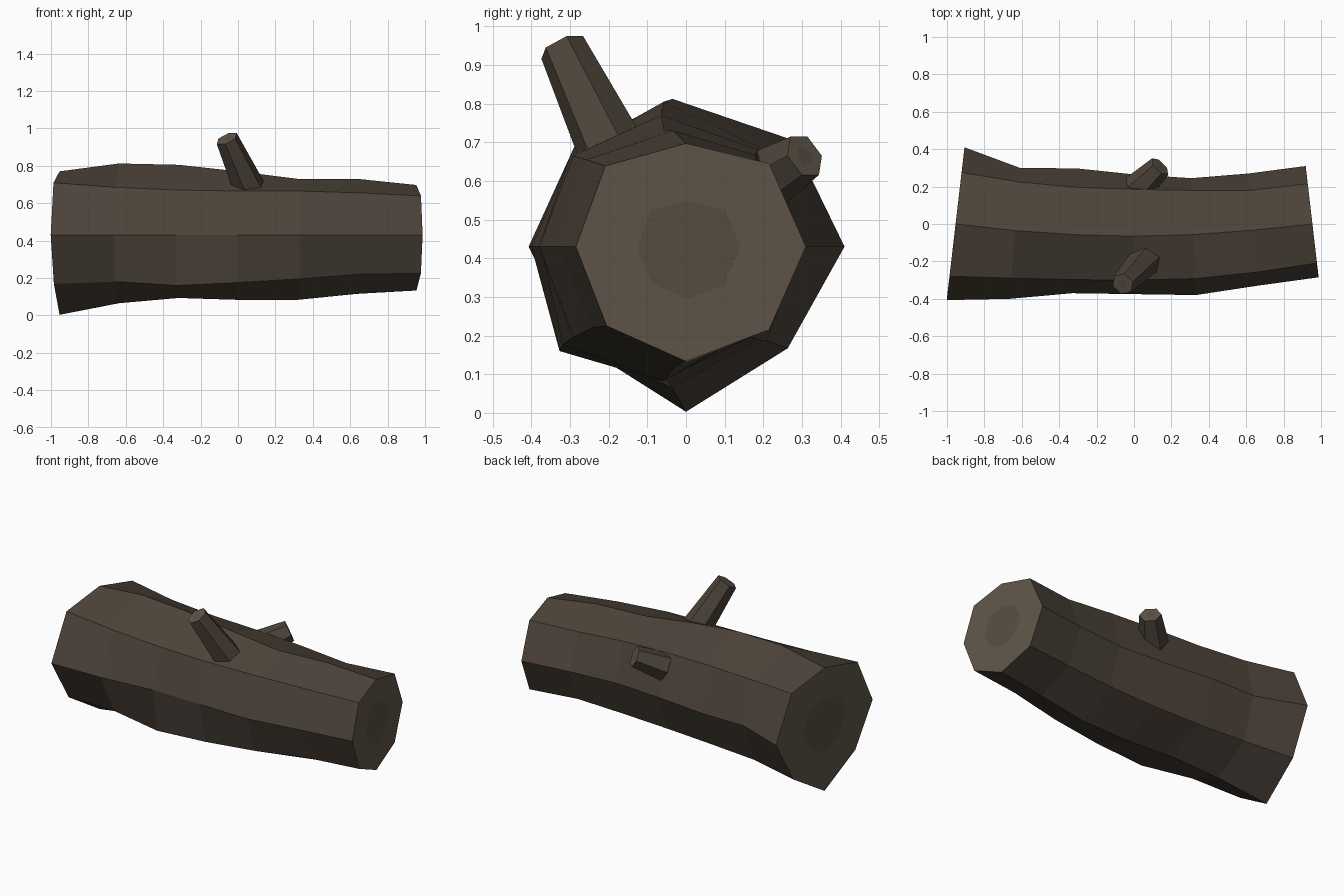
import bpy, bmesh
from math import cos, sin, pi
from mathutils import Vector

if "Cube" in bpy.data.objects:
    bpy.data.objects.remove(bpy.data.objects["Cube"])


def material(name, rgb):
    m = bpy.data.materials.new(name)
    m.diffuse_color = (*rgb, 1)
    m.use_nodes = True
    m.node_tree.nodes["Principled BSDF"].inputs["Base Color"].default_value = m.diffuse_color
    return m


MATS = [material("bark", (0.074, 0.057, 0.042)),
        material("cut_wood", (0.115, 0.093, 0.066)),
        material("heartwood", (0.094, 0.076, 0.054))]


def loft(name, rings):
    """Skin a list of point rings; close both ends with a cut face and a darker core."""
    bm = bmesh.new()
    loops = [[bm.verts.new(p) for p in ring] for ring in rings]
    n = len(loops[0])

    def bridge(a, b, mat):
        for i in range(n):
            j = (i + 1) % n
            bm.faces.new((a[i], a[j], b[j], b[i])).material_index = mat

    for a, b in zip(loops, loops[1:]):
        bridge(a, b, 0)
    for end in (loops[0], loops[-1]):
        c = sum((v.co for v in end), Vector()) / n
        core = [bm.verts.new(c.lerp(v.co, 0.45)) for v in end]
        bridge(end, core, 1)
        bm.faces.new(core).material_index = 2
    bmesh.ops.recalc_face_normals(bm, faces=bm.faces[:])
    me = bpy.data.meshes.new(name)
    bm.to_mesh(me)
    bm.free()
    ob = bpy.data.objects.new(name, me)
    bpy.context.collection.objects.link(ob)
    for m in MATS:
        me.materials.append(m)
    return ob


# Log trunk: gently bent, uneven octagonal rings (radii at 45 degree steps from the back)
CZ = 0.43
CENTRE_Y = [0.0, -0.035, -0.057, -0.065, -0.057, -0.033, 0.0]
RADII = [
    (0.41, 0.39, 0.34, 0.395, 0.407, 0.37, 0.427, 0.372),
    (0.335, 0.367, 0.382, 0.36, 0.365, 0.353, 0.365, 0.345),
    (0.354, 0.358, 0.375, 0.34, 0.313, 0.382, 0.337, 0.34),
    (0.33, 0.354, 0.34, 0.332, 0.31, 0.36, 0.347, 0.33),
    (0.302, 0.335, 0.30, 0.332, 0.323, 0.332, 0.347, 0.315),
    (0.303, 0.30, 0.30, 0.318, 0.297, 0.297, 0.315, 0.295),
    (0.31, 0.304, 0.267, 0.295, 0.285, 0.29, 0.297, 0.304),
]
rings = []
for i, (cy, radii) in enumerate(zip(CENTRE_Y, RADII)):
    x = -0.954 + 0.318 * i
    ring = []
    for k, r in enumerate(radii):
        dy, dz = r * cos(k * pi / 4), r * sin(k * pi / 4)
        ring.append((x - 0.122 * x * dy, cy + dy, CZ + dz))
    rings.append(ring)
loft("log_trunk", rings)


# Broken branch stubs: tapered hexagons rising from inside the trunk
def stub(name, base, tip, r0, r1):
    base, tip = Vector(base), Vector(tip)
    q = (tip - base).to_track_quat('Z', 'Y')
    loft(name, [[c + q @ Vector((r * cos(k * pi / 3), r * sin(k * pi / 3), 0))
                 for k in range(6)] for c, r in ((base, r0), (tip, r1))])


stub("front_branch_stub", (0.08, -0.172, 0.635), (-0.06, -0.32, 0.945), 0.092, 0.062)
stub("back_branch_stub", (0.015, 0.185, 0.59), (0.14, 0.307, 0.665), 0.085, 0.062)
